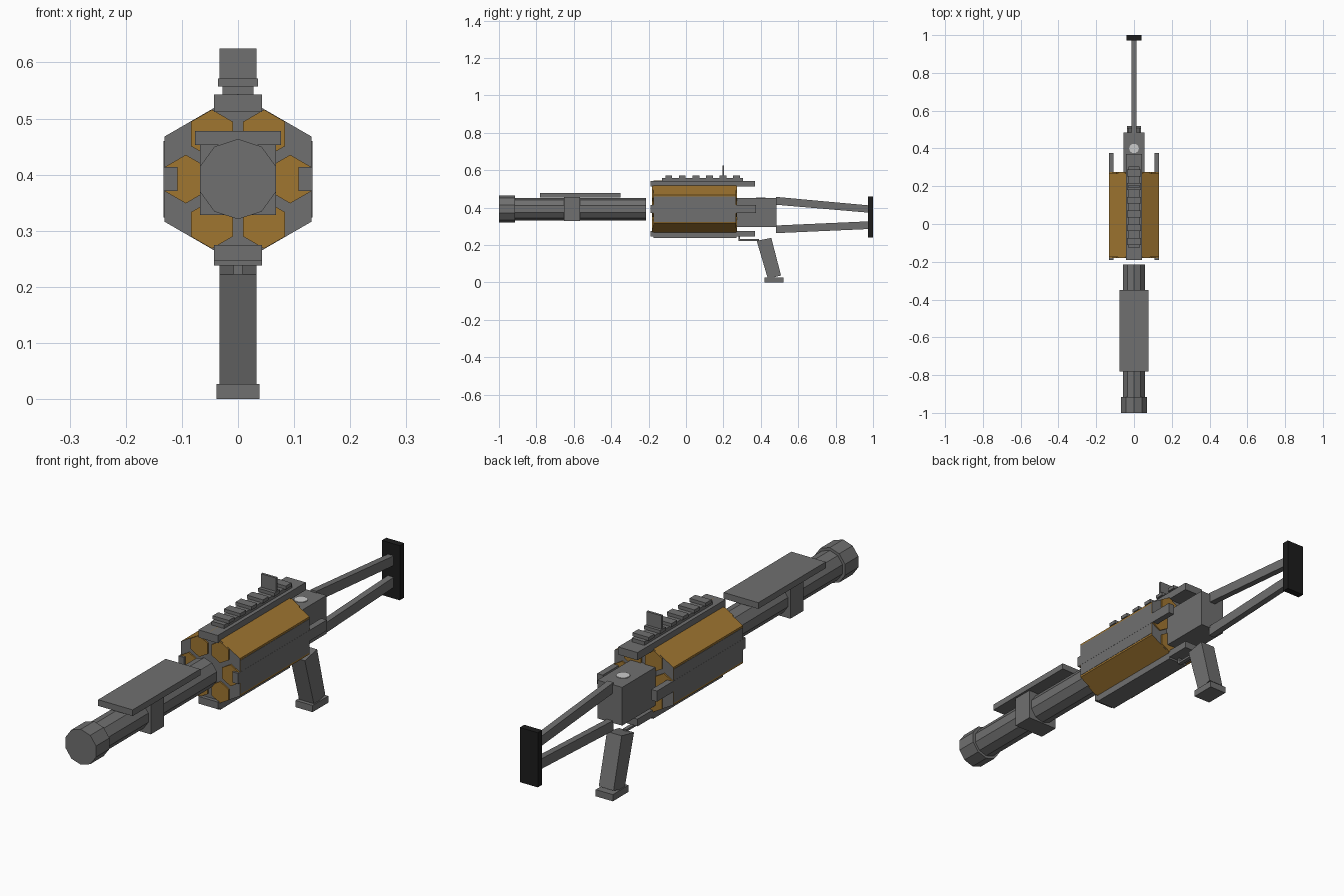
import bpy, bmesh, math
from mathutils import Vector

if "Cube" in bpy.data.objects:
    bpy.data.objects.remove(bpy.data.objects["Cube"])

AXIS_Z = 0.392  # height of the barrel and drum axis


def material(name, rgb):
    m = bpy.data.materials.new(name)
    m.diffuse_color = (*rgb, 1)
    m.use_nodes = True
    m.node_tree.nodes["Principled BSDF"].inputs["Base Color"].default_value = m.diffuse_color
    return m


GREY = material("gunmetal grey", (0.16, 0.16, 0.16))
BRASS = material("brass orange", (0.35, 0.18, 0.03))
BLACK = material("rubber black", (0.012, 0.012, 0.012))
PALE = material("pale grey", (0.6, 0.6, 0.6))


def finish(name, bm, *mats):
    bmesh.ops.recalc_face_normals(bm, faces=bm.faces)
    me = bpy.data.meshes.new(name)
    bm.to_mesh(me)
    bm.free()
    for m in mats:
        me.materials.append(m)
    ob = bpy.data.objects.new(name, me)
    bpy.context.collection.objects.link(ob)
    return ob


def extrude(name, ring, offset, mat):
    """Prism from a closed ring of points pushed along offset."""
    bm = bmesh.new()
    face = bm.faces.new([bm.verts.new(p) for p in ring])
    ext = bmesh.ops.extrude_face_region(bm, geom=[face])["geom"]
    bmesh.ops.translate(bm, vec=Vector(offset),
                        verts=[v for v in ext if isinstance(v, bmesh.types.BMVert)])
    # keep the starting cap so that the prism is closed
    if not face.is_valid or len(bm.faces) < len(ring) + 2:
        bmesh.ops.holes_fill(bm, edges=bm.edges)
    return finish(name, bm, mat)


def box(name, x, y, z, mat=GREY):
    ring = [(x[0], y[0], z[0]), (x[1], y[0], z[0]), (x[1], y[0], z[1]), (x[0], y[0], z[1])]
    return extrude(name, ring, (0, y[1] - y[0], 0), mat)


def prism_y(name, sides, r, y0, y1, mat=GREY, x=0, z=AXIS_Z):
    """Regular prism along y with a corner pointing up."""
    ring = [(x + r * math.sin(2 * math.pi * i / sides), y0,
             z + r * math.cos(2 * math.pi * i / sides)) for i in range(sides)]
    return extrude(name, ring, (0, y1 - y0, 0), mat)


def side_profile(name, pts, half, mat=GREY):
    """Side outline in (y, z) widened to both sides of x = 0."""
    return extrude(name, [(-half, y, z) for y, z in pts], (2 * half, 0, 0), mat)


# Barrel and muzzle
prism_y("barrel", 10, 0.06, -0.93, -0.215)
prism_y("muzzle_cap", 10, 0.0715, -1.0, -0.915)

# Fore grip plate and its clamp
box("fore_plate", (-0.077, 0.077), (-0.78, -0.35), (0.453, 0.478))
box("barrel_clamp", (-0.068, 0.068), (-0.652, -0.567), (0.328, 0.455))

# Hexagonal drum: brass all round, grey ends
drum = prism_y("drum", 6, 0.1515, -0.175, 0.268)
drum.data.materials.append(BRASS)
for f in drum.data.polygons:
    f.material_index = 0 if abs(f.normal.y) > 0.5 else 1

# Six hexagonal chambers showing at both ends of the drum
for i in range(6):
    a = math.radians(60 * i)
    prism_y(f"chamber_{i + 1}", 6, 0.0433, -0.181, 0.274, BRASS,
            0.093 * math.cos(a), AXIS_Z + 0.093 * math.sin(a))

# Rails and grey side plates around the drum
box("top_rail", (-0.043, 0.043), (-0.19, 0.37), (0.512, 0.543))
box("bottom_rail", (-0.043, 0.043), (-0.19, 0.37), (0.246, 0.275))
box("bottom_strip", (-0.043, 0.043), (-0.175, 0.27), (0.238, 0.246))
for s, side in ((-1, "left"), (1, "right")):
    box(side + "_rail", sorted((s * 0.108, s * 0.133)), (-0.19, 0.375), (0.371, 0.414))
    box(side + "_plate", sorted((s * 0.125, s * 0.1325)), (-0.172, 0.265), (0.324, 0.46))

# Sight mount with teeth and a sight blade
box("sight_mount", (-0.028, 0.028), (-0.128, 0.305), (0.543, 0.558))
for i in range(6):
    c = -0.092 + 0.0725 * i
    box(f"mount_tooth_{i + 1}", (-0.036, 0.036), (c - 0.018, c + 0.018), (0.557, 0.571))
box("sight_blade", (-0.033, 0.033), (0.194, 0.204), (0.565, 0.625))

# Receiver and the small pale button on top
box("receiver", (-0.055, 0.055), (0.26, 0.485), (0.296, 0.45))
extrude("receiver_button",
        [(0.026 * math.cos(math.pi * i / 5), 0.4 + 0.026 * math.sin(math.pi * i / 5), 0.448)
         for i in range(10)], (0, 0, 0.005), PALE)

# Two stock struts and the butt plate
side_profile("upper_strut", [(0.48, 0.415), (0.973, 0.373), (0.973, 0.412), (0.48, 0.457)], 0.013)
side_profile("lower_strut", [(0.48, 0.263), (0.973, 0.285), (0.973, 0.326), (0.48, 0.304)], 0.013)
box("butt_plate", (-0.04, 0.04), (0.972, 1.0), (0.24, 0.46), BLACK)

# Pistol grip, its foot and the thin trigger bracket
side_profile("grip", [(0.378, 0.222), (0.438, 0.018), (0.508, 0.037), (0.456, 0.238)], 0.033)
box("grip_foot", (-0.038, 0.038), (0.42, 0.52), (0.0, 0.027))
side_profile("trigger_bracket", [(0.28, 0.25), (0.28, 0.222), (0.39, 0.222),
                                 (0.39, 0.231), (0.289, 0.231), (0.289, 0.25)], 0.008)
